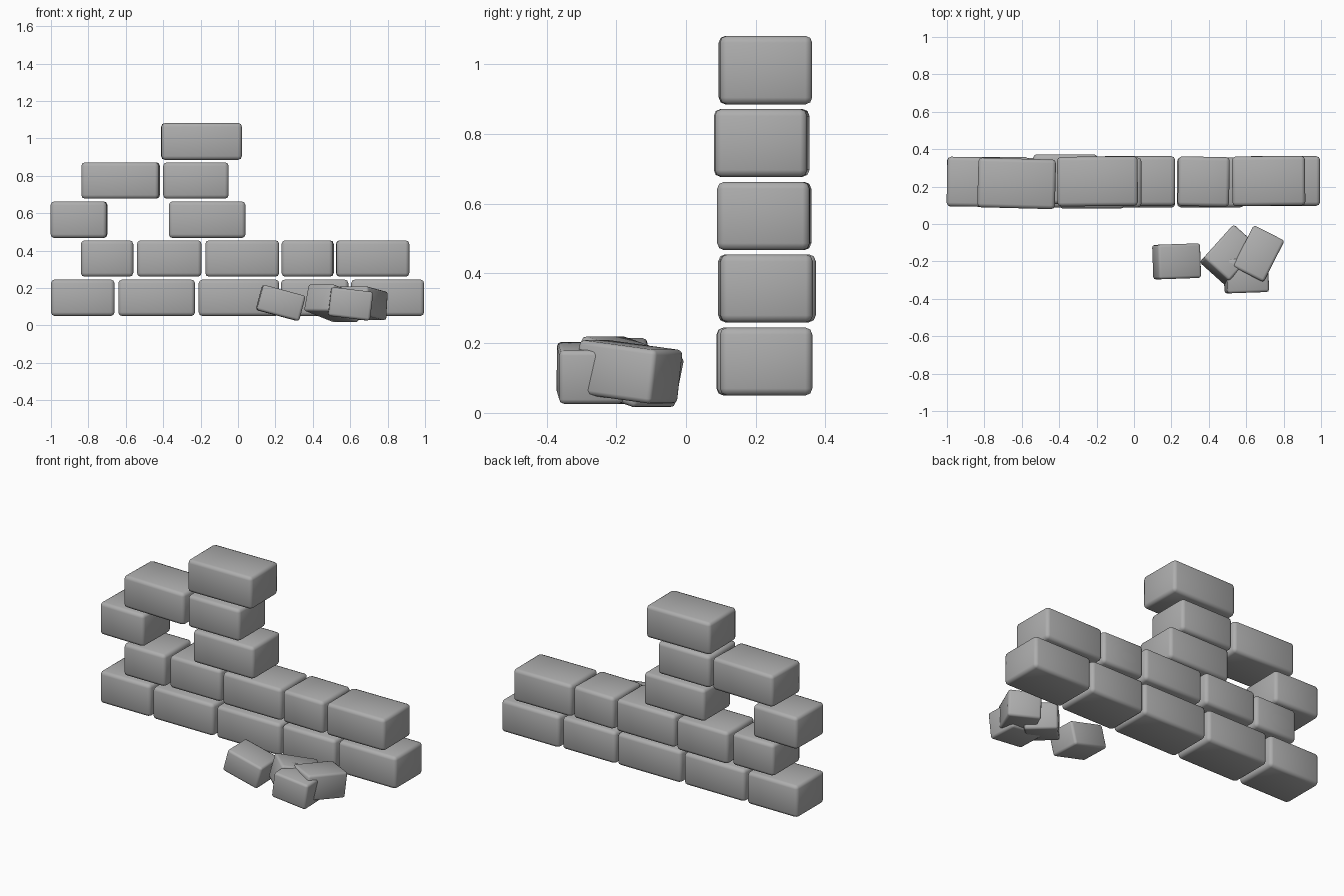
import bpy
import math

stone = bpy.data.materials.new("grey_stone")
stone.diffuse_color = (0.42, 0.42, 0.42, 1)


def brick(name, centre, size, rotation=(0, 0, 0), edge=0.02):
    """One rounded stone block; rotation in degrees."""
    bpy.ops.mesh.primitive_cube_add(size=1, location=centre)
    ob = bpy.context.object
    ob.name = name
    ob.scale = size
    bpy.ops.object.transform_apply(location=False, rotation=False, scale=True)
    ob.rotation_euler = [math.radians(a) for a in rotation]
    ob.data.materials.append(stone)
    bevel = ob.modifiers.new("rounded_edges", 'BEVEL')
    bevel.width = edge
    bevel.segments = 2
    bpy.ops.object.shade_smooth()
    return ob


# Wall courses: bottom, top, then (left x, right x, middle y, turn) per brick
courses = [
    (0.05, 0.245, [(-1.0, -0.66, 0.225, 0), (-0.64, -0.23, 0.22, 0), (-0.21, 0.22, 0.22, 0),
                   (0.23, 0.59, 0.222, 0), (0.605, 0.995, 0.23, 0)]),
    (0.26, 0.455, [(-0.84, -0.56, 0.225, 0), (-0.54, -0.195, 0.24, 0), (-0.175, 0.22, 0.23, 0),
                   (0.235, 0.51, 0.227, -1), (0.525, 0.915, 0.23, 0.5)]),
    (0.467, 0.663, [(-1.0, -0.70, 0.225, -1), (-0.37, 0.04, 0.222, 0)]),
    (0.677, 0.872, [(-0.835, -0.42, 0.217, -1.5), (-0.40, -0.05, 0.215, 0)]),
    (0.885, 1.082, [(-0.41, 0.02, 0.228, 0.5)]),
]
for row, (z0, z1, bricks) in enumerate(courses, 1):
    for col, (x0, x1, y, turn) in enumerate(bricks, 1):
        brick(f"wall_brick_{row}_{col}", ((x0 + x1) / 2, y, (z0 + z1) / 2),
              (x1 - x0, 0.265, z1 - z0), (0, 0, turn))

# Fallen bricks lying in front of the wall
brick("fallen_brick_single", (0.228, -0.2, 0.12), (0.235, 0.185, 0.14), (0, 15, 2), 0.014)
brick("fallen_brick_rear", (0.51, -0.165, 0.118), (0.25, 0.185, 0.15), (0, 15, 48), 0.014)
brick("fallen_brick_right", (0.663, -0.165, 0.118), (0.25, 0.185, 0.155), (0, 7, 63), 0.014)
brick("fallen_brick_front", (0.60, -0.275, 0.115), (0.225, 0.185, 0.155), (0, 7, 2), 0.014)
